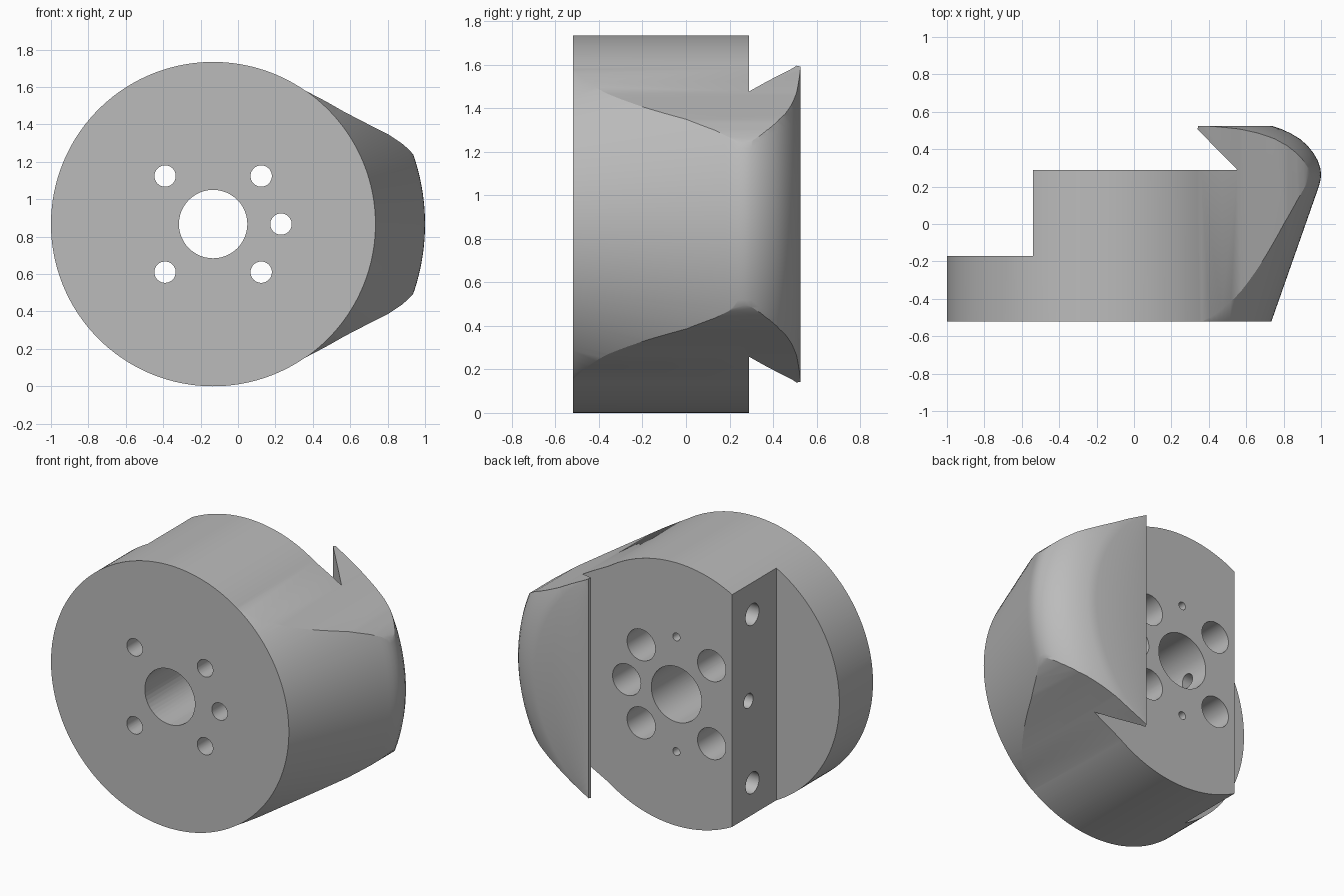
import bpy, bmesh, math
from mathutils import Matrix, Vector

cube = bpy.data.objects.get("Cube")
if cube:
    bpy.data.objects.remove(cube)

AX, AZ = -0.133, 0.867      # disc axis
R = 0.867                   # disc radius
FRONT, DECK, BACK, STEP = -0.52, 0.29, 0.525, -0.17
STEP_X = -0.54

steel = bpy.data.materials.new("grey steel")
steel.use_nodes = True
GREY = (0.5, 0.5, 0.5, 1)
steel.diffuse_color = GREY
steel.node_tree.nodes["Principled BSDF"].inputs["Base Color"].default_value = GREY


def finish(name, bm):
    bmesh.ops.recalc_face_normals(bm, faces=bm.faces)
    me = bpy.data.meshes.new(name)
    bm.to_mesh(me)
    bm.free()
    me.materials.append(steel)
    ob = bpy.data.objects.new(name, me)
    bpy.context.collection.objects.link(ob)
    return ob


def prism(name, points, offset):
    """Extrude a closed outline of 3D points along offset."""
    bm = bmesh.new()
    face = bm.faces.new([bm.verts.new(p) for p in points])
    new = bmesh.ops.extrude_face_region(bm, geom=[face])["geom"]
    verts = [v for v in new if isinstance(v, bmesh.types.BMVert)]
    bmesh.ops.translate(bm, verts=verts, vec=offset)
    return finish(name, bm)


def drill(name, start, end, radius):
    """Cylinder between two points."""
    a, b = Vector(start), Vector(end)
    turn = (b - a).to_track_quat('Z', 'Y').to_matrix().to_4x4()
    bm = bmesh.new()
    bmesh.ops.create_cone(bm, cap_ends=True, segments=48, radius1=radius,
                          radius2=radius, depth=(b - a).length,
                          matrix=Matrix.Translation((a + b) / 2) @ turn)
    return finish(name, bm)


def boolean(target, other, operation):
    mod = target.modifiers.new(operation.lower(), 'BOOLEAN')
    mod.operation, mod.solver, mod.object = operation, 'EXACT', other
    bpy.context.view_layer.objects.active = target
    bpy.ops.object.modifier_apply(modifier=mod.name)
    bpy.data.objects.remove(other)


# Body: flared turning about the disc axis
profile = [(FRONT, 0), (FRONT, R + 0.001), (0.18, 1.114), (0.21, 1.124),
           (0.24, 1.131), (0.27, 1.133), (0.30, 1.129), (0.34, 1.115),
           (0.38, 1.092), (0.42, 1.06), (0.455, 1.02), (0.485, 0.97),
           (0.508, 0.92), (BACK, R + 0.001), (BACK, 0)]
bm = bmesh.new()
verts = [bm.verts.new((AX + r, y, AZ)) for y, r in profile]
edges = [bm.edges.new(pair) for pair in zip(verts, verts[1:])]
bmesh.ops.spin(bm, geom=verts + edges, cent=(AX, 0, AZ), axis=(0, 1, 0),
               angle=math.tau, steps=180)
bmesh.ops.remove_doubles(bm, verts=bm.verts, dist=0.0001)
body = finish("cutter_body", bm)

# Trim to the round disc with two flanks spreading toward the lip
flank = [(1.05, 0.24), (0.941, 0.368), (0.91, 0.402), (0.875, 0.432),
         (0.802, 0.481), (0.69, 0.537), (0.572, 0.598), (0.47, 0.656)]
start = math.radians(55.5)
count = 150
arc = [start + (math.tau - 2 * start) * i / count for i in range(count + 1)]
outline = [(x, dz) for x, dz in flank]
outline += [(AX + R * math.cos(a), R * math.sin(a)) for a in arc]
outline += [(x, -dz) for x, dz in reversed(flank)]
trim = prism("trim", [(x, -0.7, AZ + dz) for x, dz in outline], (0, 1.4, 0))
boolean(body, trim, 'INTERSECT')

# Deck with undercut hooked lip, and the side step
hook = [(-2, DECK), (0.552, DECK), (0.338, 0.508), (0.342, 0.517),
        (0.355, 0.6), (-2, 0.6)]
boolean(body, prism("deck_cut", [(x, y, -0.5) for x, y in hook], (0, 0, 3)), 'DIFFERENCE')
ledge = [(-2, STEP), (STEP_X, STEP), (STEP_X, 1), (-2, 1)]
boolean(body, prism("step_cut", [(x, y, -0.5) for x, y in ledge], (0, 0, 3)), 'DIFFERENCE')

# Central bore
boolean(body, drill("bore", (AX, -1, AZ), (AX, 1, AZ), 0.183), 'DIFFERENCE')

# Counterbored screw holes
screws = [(AX + sx * 0.257, AZ + sz * 0.257) for sx in (-1, 1) for sz in (-1, 1)]
for x, z in screws + [(AX + 0.363, AZ)]:
    boolean(body, drill("screw_hole", (x, -1, z), (x, 0, z), 0.057), 'DIFFERENCE')
    boolean(body, drill("counterbore", (x, -0.2, z), (x, 0.4, z), 0.103), 'DIFFERENCE')

# Pin holes in the deck and holes in the step wall
for s in (-1, 1):
    z = AZ + s * 0.378
    boolean(body, drill("pin_hole", (AX, 0.1, z), (AX, 0.4, z), 0.026), 'DIFFERENCE')
    z = AZ + s * 0.555
    boolean(body, drill("side_hole", (-0.7, 0.08, z), (-0.15, 0.08, z), 0.07), 'DIFFERENCE')
boolean(body, drill("clamp_hole", (-0.7, 0.12, AZ), (AX, 0.12, AZ), 0.048), 'DIFFERENCE')

# Smooth curved walls, crisp edges
bpy.ops.object.select_all(action='DESELECT')
body.select_set(True)
bpy.context.view_layer.objects.active = body
bpy.ops.object.shade_smooth_by_angle(angle=math.radians(25))
